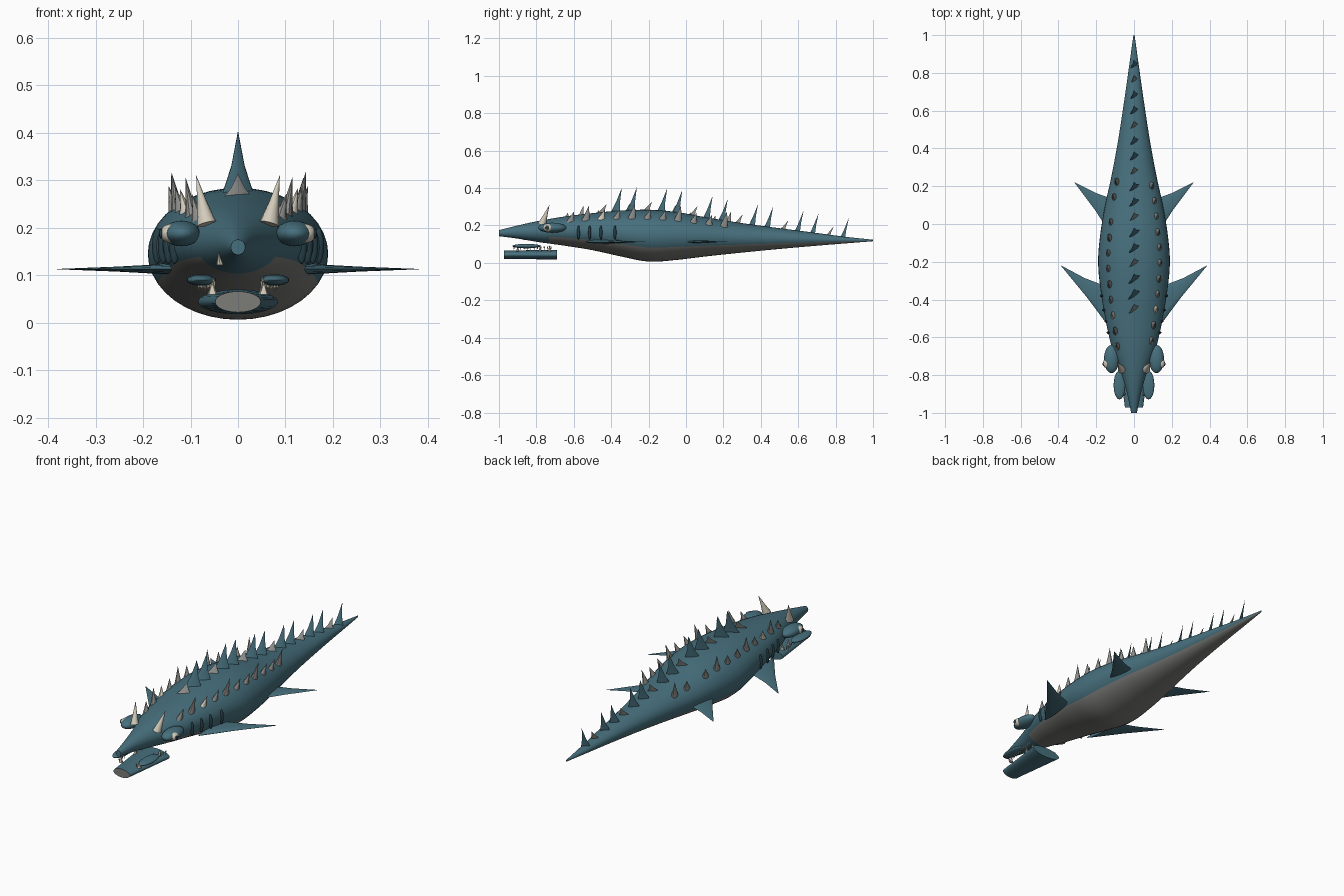
import bpy, bmesh, math
from mathutils import Vector as V

cube = bpy.data.objects.get("Cube")
if cube:
    bpy.data.objects.remove(cube)


def material(name, rgb):
    m = bpy.data.materials.new(name)
    m.use_nodes = True
    m.diffuse_color = (*rgb, 1)
    m.node_tree.nodes["Principled BSDF"].inputs["Base Color"].default_value = (*rgb, 1)
    return m


TEAL = material("teal skin", (.062, .16, .205))
BELLY = material("grey belly", (.2, .2, .19))
SPINE = material("grey spine", (.27, .27, .26))
BONE = material("pale bone", (.65, .6, .5))
DARK = material("dark slit", (.02, .05, .065))


def finish(name, bm, mats, angle=40):
    bmesh.ops.recalc_face_normals(bm, faces=bm.faces)
    me = bpy.data.meshes.new(name)
    bm.to_mesh(me)
    bm.free()
    ob = bpy.data.objects.new(name, me)
    bpy.context.collection.objects.link(ob)
    for m in mats:
        me.materials.append(m)
    bpy.ops.object.select_all(action='DESELECT')
    ob.select_set(True)
    bpy.context.view_layer.objects.active = ob
    bpy.ops.object.shade_smooth_by_angle(angle=math.radians(angle))
    return ob


def loft(bm, rings):
    """Skin a list of point rings and cap both ends."""
    loops = [[bm.verts.new(p) for p in r] for r in rings]
    n = len(loops[0])
    for a, b in zip(loops, loops[1:]):
        for i in range(n):
            bm.faces.new((a[i], a[(i + 1) % n], b[(i + 1) % n], b[i]))
    bm.faces.new(loops[0])
    bm.faces.new(loops[-1])


def ring(c, u, v, n):
    return [V(c) + V(u) * math.cos(2 * math.pi * i / n) + V(v) * math.sin(2 * math.pi * i / n)
            for i in range(n)]


def spike(name, base, tip, u, v, mat, n=8, waist=.5):
    """Pointed cone with an elliptical base; waist below .55 curves the sides in."""
    base, tip, u, v = V(base), V(tip), V(u), V(v)
    bm = bmesh.new()
    loft(bm, [ring(base.lerp(tip, t), u * s, v * s, n)
              for t, s in ((0, 1), (.45, waist), (1, .01))])
    return finish(name, bm, [mat])


def ellipsoid(name, c, r, mat):
    bm = bmesh.new()
    bmesh.ops.create_uvsphere(bm, u_segments=20, v_segments=12, radius=1)
    for v in bm.verts:
        v.co = V(c) + V([v.co[k] * r[k] for k in range(3)])
    return finish(name, bm, [mat], 60)


# Body profile: y, half width, bottom, top
ROWS = [(-1, .015, .143, .175), (-.9, .036, .13, .2), (-.8, .064, .113, .222),
        (-.65, .118, .092, .248), (-.5, .152, .068, .266), (-.35, .177, .035, .28),
        (-.2, .19, .007, .284), (-.05, .178, .016, .272), (.1, .153, .034, .245),
        (.25, .12, .05, .22), (.45, .083, .07, .192), (.7, .045, .092, .16),
        (.85, .024, .104, .14), (1, .003, .116, .124)]


def section(y):
    """Half width, middle height and half height of the body at y."""
    for i in range(len(ROWS) - 1):
        b, c = ROWS[i], ROWS[i + 1]
        if y <= c[0]:
            break
    a, d = ROWS[max(i - 1, 0)], ROWS[min(i + 2, len(ROWS) - 1)]
    h = c[0] - b[0]
    t = (y - b[0]) / h
    val = []
    for k in (1, 2, 3):
        m0 = (c[k] - a[k]) / (c[0] - a[0]) * h
        m1 = (d[k] - b[k]) / (d[0] - b[0]) * h
        val.append((2*t**3 - 3*t*t + 1) * b[k] + (t**3 - 2*t*t + t) * m0
                   + (3*t*t - 2*t**3) * c[k] + (t**3 - t*t) * m1)
    w, lo, hi = val
    return w, (lo + hi) / 2, (hi - lo) / 2


bm = bmesh.new()
rings = []
for i in range(61):
    y = -1 + i / 30
    w, z, h = section(y)
    rings.append(ring((0, y, z), (w, 0, 0), (0, 0, h), 40))
loft(bm, rings)
for f in bm.faces:
    p = f.calc_center_median()
    w, z, h = section(p.y)
    if p.y > -.72 and p.z < z - .42 * h:
        f.material_index = 1
finish("body", bm, [TEAL, BELLY])
ellipsoid("snout_tip", (0, -.999, .159), (.011, .001, .011), DARK)

# Lower jaw, wider toward the back
bm = bmesh.new()
loft(bm, [ring((0, y, .044), (w, 0, 0), (0, 0, h), 32)
          for y, w, h in ((-.972, .048, .022), (-.69, .084, .026))])
for f in bm.faces:
    if len(f.verts) > 4 and f.calc_center_median().y < -.9:
        f.material_index = 1
finish("lower_jaw", bm, [TEAL, BELLY])

# Dorsal spines: two tall, one short, turned diagonally
for i in range(17):
    y = -.46 + .081 * i
    w, z, h = section(y)
    short = i % 3 == 0
    size = .042 - .0012 * i
    z += h - .012
    rise = .055 if short else .135 - .0015 * i
    spike("dorsal_spine", (0, y, z), (0, y + .035, z + rise),
          (size * .85, size * .6, 0), (-.004, .007, 0),
          SPINE if short else TEAL, 6, .42)

for s in (-1, 1):
    side = "left" if s > 0 else "right"

    # Flat swept fins
    spike(side + "_front_fin", (s * .15, -.43, .113), (s * .387, -.22, .113),
          (s * .01, .105, 0), (0, 0, .011), TEAL, 12, .47)
    spike(side + "_rear_fin", (s * .115, .04, .113), (s * .315, .22, .113),
          (-s * .01, .09, 0), (0, 0, .009), TEAL, 12, .47)

    # Eye bulges, eyeballs and pupils
    ellipsoid(side + "_brow", (s * .119, -.715, .188), (.04, .075, .027), TEAL)
    ellipsoid(side + "_eye", (s * .142, -.738, .188), (.022, .026, .02), BONE)
    ellipsoid(side + "_pupil", (s * .162, -.742, .188), (.004, .011, .011), DARK)

    # Horns above the eyes
    spike(side + "_horn", (s * .066, -.77, .208), (s * .088, -.73, .31),
          (.02, 0, -s * .005), (0, .022, -.004), BONE, 12)

    # Gill slits
    for y in (-.575, -.515, -.455, -.38):
        w, z, h = section(y)
        ellipsoid(side + "_gill", (s * (w - .003), y, .162), (.011, .008, .038), DARK)

    # Row of spikes along the shoulder
    for i in range(11):
        y = -.65 + .082 * i + (.03 if s > 0 else .05 * (i > 8))
        w, z, h = section(y)
        x = s * w * .7
        z += h * .68
        rise = .055 + .035 * (i % 3 == 1)
        spike(side + "_shoulder_spike", (x, y, z - .01), (x + s * .014, y + .02, z + rise * .85),
              (.015, 0, -s * .005), (0, .025, 0), BONE if i == 2 else SPINE, 10, .5)

    # Gum pads, small teeth and fangs
    ellipsoid(side + "_gum", (s * .077, -.853, .09), (.031, .076, .012), TEAL)
    for i in range(12):
        y = -.92 + .018 * i
        x = s * (.05 + .003 * i)
        spike(side + "_tooth", (x, y, .088), (x, y, .066),
              (.004, 0, 0), (0, .005, 0), BONE, 6)
    for y in (-.9, -.78, -.73):
        spike(side + "_fang", (s * .054, y, .06), (s * .052, y, .098),
              (.01, 0, 0), (0, .009, 0), BONE, 8)

# Single crooked tooth at the upper lip
spike("lip_tooth", (-.038, -.86, .122), (-.041, -.87, .15), (.008, 0, 0), (0, .008, 0), BONE)
